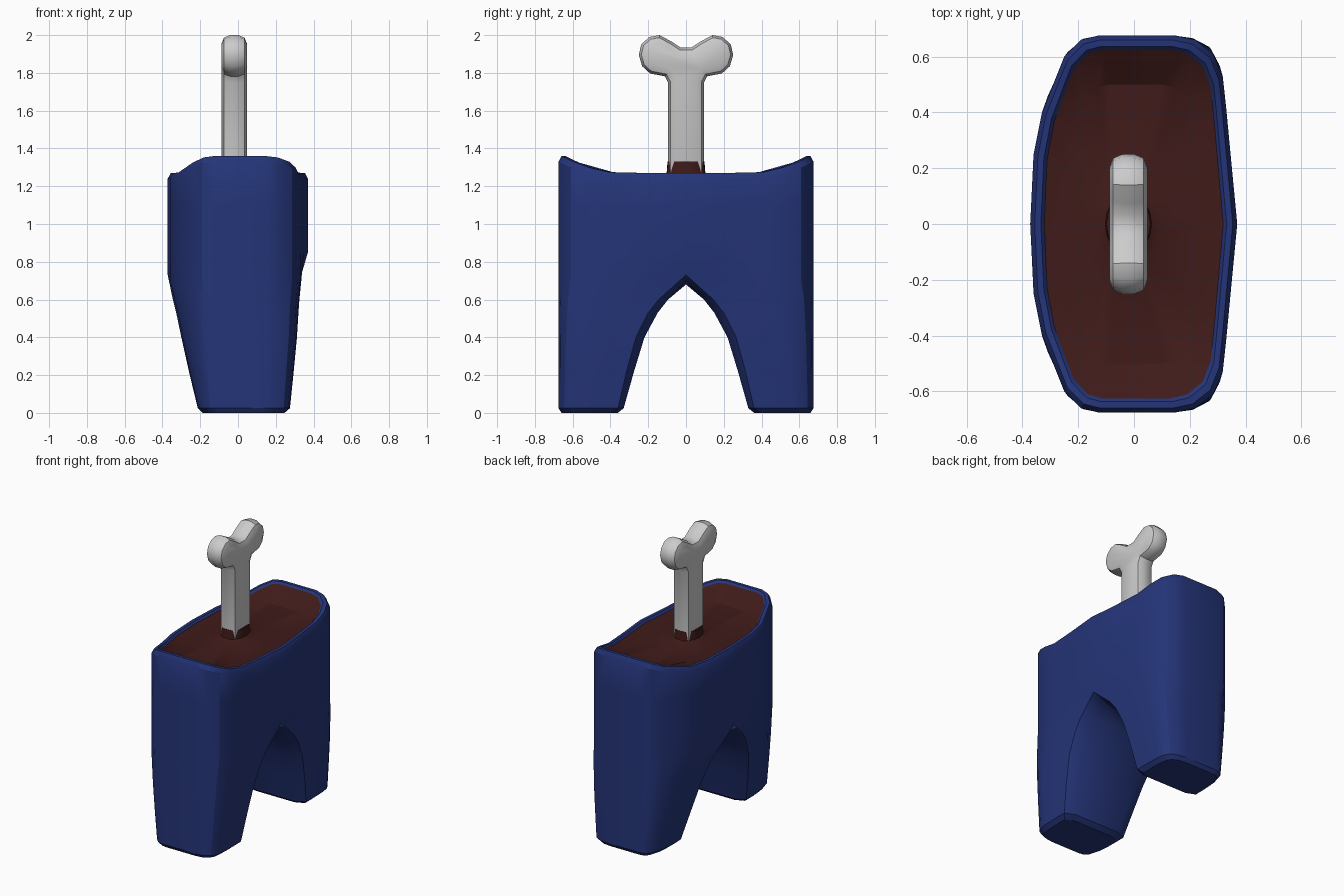
import bpy, bmesh, math

if "Cube" in bpy.data.objects:
    bpy.data.objects.remove(bpy.data.objects["Cube"])

# Half outline of the waist, from +x round the back end to -x
P = [(.335, 0), (.335, .22), (.33, .42), (.318, .53), (.285, .61), (.22, .66), (.15, .675),
     (-.13, .675), (-.19, .66), (-.25, .6), (-.33, .4), (-.36, .25), (-.372, 0)]


def material(name, rgb):
    m = bpy.data.materials.new(name)
    m.diffuse_color = (*rgb, 1)
    m.use_nodes = True
    m.node_tree.nodes["Principled BSDF"].inputs["Base Color"].default_value = m.diffuse_color
    return m


def finish(bm, name, mat=None, angle=30, mirror=True):
    me = bpy.data.meshes.new(name)
    bm.to_mesh(me)
    bm.free()
    ob = bpy.data.objects.new(name, me)
    bpy.context.collection.objects.link(ob)
    if mat:
        me.materials.append(mat)
    if mirror:
        m = ob.modifiers.new("Mirror", 'MIRROR')
        m.use_axis = (False, True, False)
        m.merge_threshold = .001
    bpy.ops.object.select_all(action='DESELECT')
    ob.select_set(True)
    bpy.context.view_layer.objects.active = ob
    bpy.ops.object.shade_smooth_by_angle(angle=math.radians(angle))
    return ob


def ring(bm, pts):
    return [bm.verts.new(p) for p in pts]


def loft(bm, a, b, closed=False):
    n = len(a)
    for i in range(n if closed else n - 1):
        j = (i + 1) % n
        bm.faces.new((a[i], a[j], b[j], b[i]))


def rim_z(y):
    return 1.27 + .09 * max(0, (abs(y) - .36) / .315) ** 1.8


def leg_points(z, yi, xr, xl, c, inset=0, top=False):
    pts = []
    for x, y in P:
        s = xr / .335 if x > 0 else xl / .372
        w = .335 if x > 0 else .372
        pts.append([x * (1 - (1 - s) * abs(x) / w), yi + c + (.675 - yi - c) * y / .675, z])
    right, left = pts[0][0], pts[-1][0]
    pts += [[left + .07, yi, z], [.03, yi, z - (.02 if top else 0)], [right - .07, yi, z]]
    if top:
        pts[0][2] = pts[12][2] = z + .03
    cx, cy = .03, (yi + .675) / 2
    for p in pts:
        p[0] += (cx - p[0]) * inset
        p[1] += (cy - p[1]) * inset
    return pts


# Trousers: tapering leg rings, then the waist and its rolled rim
bm = bmesh.new()
legs = [(0, .345, .27, .21, .03, .1), (.025, .33, .275, .213, .03, 0),
        (.22, .275, .295, .26, .04, 0), (.40, .22, .312, .30, .045, 0),
        (.53, .15, .32, .327, .05, 0), (.60, .095, .325, .345, .05, 0)]
prev = ring(bm, leg_points(*legs[0]))
bm.faces.new(prev[::-1])
for spec in legs[1:]:
    cur = ring(bm, leg_points(*spec))
    loft(bm, prev, cur, True)
    prev = cur
cur = ring(bm, leg_points(.70, 0, .335, .372, 0, top=True))
loft(bm, prev, cur, True)
prev = cur[:13]


def waist(inset, z):
    pts = []
    for i, (x, y) in enumerate(P):
        x += (.035, .014)[i] if i < 2 else 0
        pts.append((x * (1 - inset / .37), y * (1 - inset / .675), z(y)))
    return pts


for inset, z in [(0, lambda y: .85), (0, lambda y: 1.1), (0, lambda y: rim_z(y) - .03),
                 (.016, rim_z), (.038, rim_z), (.055, lambda y: rim_z(y) - .02),
                 (.06, lambda y: rim_z(y) - .05)]:
    cur = ring(bm, waist(inset, z))
    loft(bm, prev, cur)
    prev = cur
finish(bm, "trousers", material("blue_cloth", (.018, .035, .19)))

# Flesh: shallow dish across the waist with a collar around the bone
bm = bmesh.new()
edge = waist(.05, lambda y: rim_z(y) - .014)


def oval(rx, ry, z):
    out = []
    for x, y, _ in edge:
        a = math.atan2(y / .675, x / .37)
        out.append((-.02 + rx * math.cos(a), ry * math.sin(a), z))
    return out


dish = [(x * .8, y * .8, 1.25 + (rim_z(y * .8) - 1.27) * .6) for x, y, _ in edge]
prev = ring(bm, edge)
for pts in (dish, oval(.12, .15, 1.25), oval(.083, .108, 1.27),
            oval(.079, .103, 1.33), oval(.04, .05, 1.33)):
    cur = ring(bm, pts)
    loft(bm, prev, cur)
    prev = cur
finish(bm, "flesh", material("dark_red", (.05, .011, .01)))

# Bone: rounded slab with a two-lobed head
half = [(.095, 1.25), (.095, 1.75), (.112, 1.782), (.19, 1.797), (.232, 1.835), (.25, 1.895),
        (.237, 1.95), (.195, 1.99), (.14, 2.0), (.075, 1.965), (.03, 1.935)]
outline = half + [(-y, z) for y, z in reversed(half)]
bm = bmesh.new()
a = ring(bm, [(.048, y, z) for y, z in outline])
b = ring(bm, [(-.088, y, z) for y, z in outline])
bm.faces.new(a)
bm.faces.new(b[::-1])
loft(bm, b, a, True)
bmesh.ops.recalc_face_normals(bm, faces=bm.faces)
rim = [e for e in bm.edges if abs(e.verts[0].co.x - e.verts[1].co.x) < 1e-4]
bmesh.ops.bevel(bm, geom=rim, offset=.045, segments=2, profile=.5, affect='EDGES',
                clamp_overlap=False)
finish(bm, "bone", angle=35, mirror=False)
